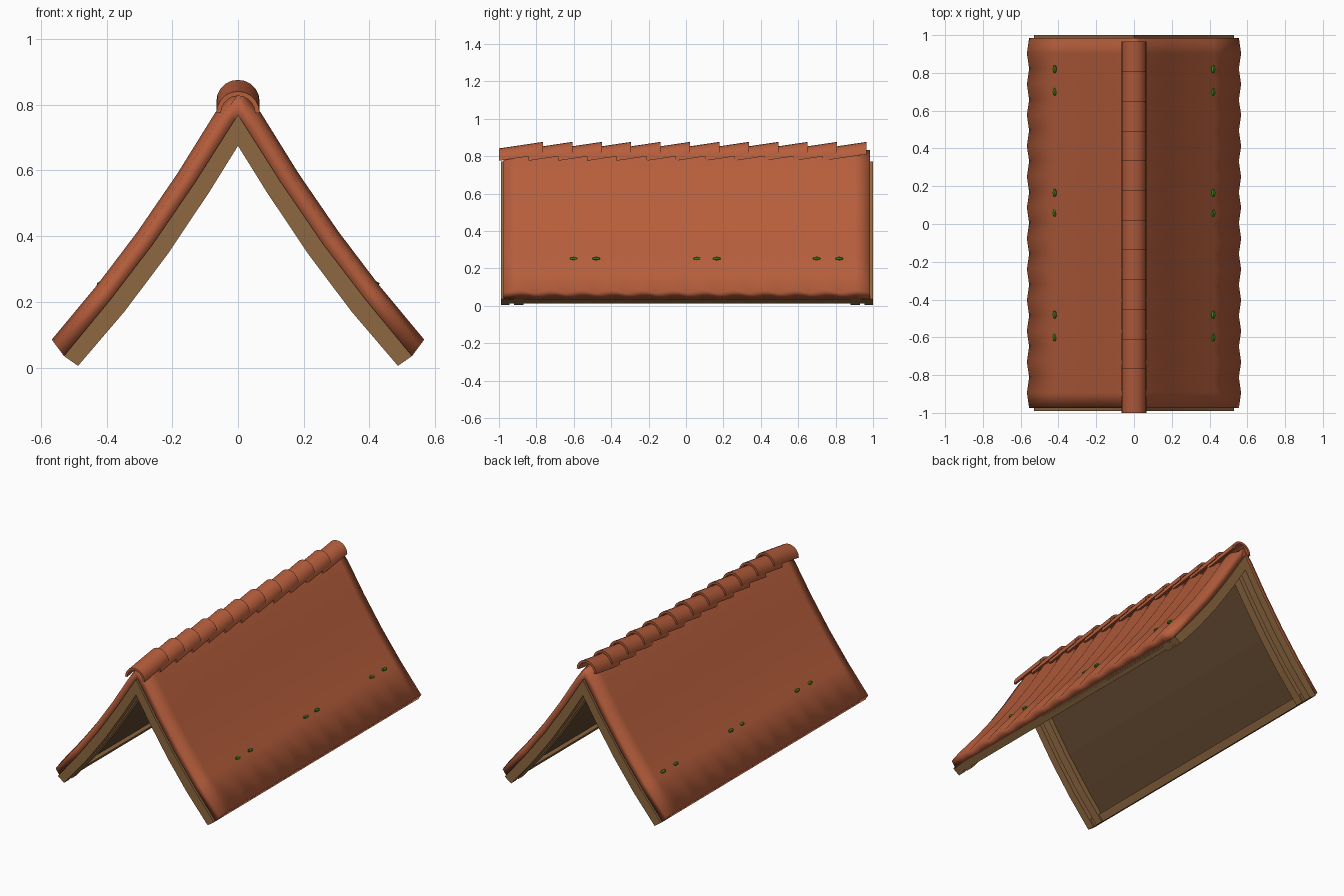
import bpy, bmesh, math
from mathutils import Vector, Matrix

if "Cube" in bpy.data.objects:
    bpy.data.objects.remove(bpy.data.objects["Cube"])


def material(name, rgb):
    m = bpy.data.materials.new(name)
    m.diffuse_color = (*rgb, 1)
    m.use_nodes = True
    m.node_tree.nodes["Principled BSDF"].inputs["Base Color"].default_value = m.diffuse_color
    return m


TILE = material("terracotta", (0.47, 0.112, 0.045))
WOOD = material("oak", (0.27, 0.138, 0.053))
DARK = material("dark_wood", (0.125, 0.065, 0.03))
MOSS = material("moss_green", (0.05, 0.24, 0.012))


def finish(name, bm, mat, smooth=False):
    bmesh.ops.recalc_face_normals(bm, faces=bm.faces)
    me = bpy.data.meshes.new(name)
    bm.to_mesh(me)
    bm.free()
    me.materials.append(mat)
    for p in me.polygons:
        p.use_smooth = smooth
    ob = bpy.data.objects.new(name, me)
    bpy.context.collection.objects.link(ob)
    return ob


def sweep(name, rings, mat, smooth=False):
    """Skin rings of (outer points, inner points), with quad end caps."""
    bm = bmesh.new()
    n = len(rings[0][0])
    loops = [[bm.verts.new(p) for p in out + inn[::-1]] for out, inn in rings]
    for a, b in zip(loops, loops[1:]):
        for i in range(2 * n):
            j = (i + 1) % (2 * n)
            bm.faces.new((a[i], a[j], b[j], b[i]))
    for l in (loops[0], loops[-1]):
        for i in range(n - 1):
            bm.faces.new((l[i], l[i + 1], l[2 * n - 2 - i], l[2 * n - 1 - i]))
    return finish(name, bm, mat, smooth)


def mirror(half):
    return [(-x, z) for x, z in half[:0:-1]] + half


def at(profile, y):
    return [(x, y, z) for x, z in profile]


def lerp(a, b, t):
    return [(p[0] + (q[0] - p[0]) * t, p[1] + (q[1] - p[1]) * t) for p, q in zip(a, b)]


# Half cross-sections from ridge to eave: tile top, wood top, wood underside
tile_top = [(0, .832), (.03, .82), (.07, .775), (.185, .59), (.305, .415), (.43, .25), (.567, .085)]
tile_low = [(0, .77), (.012, .75), (.03, .722), (.13, .565), (.26, .375), (.39, .205), (.53, .035)]
wood_top = [(0, .77), (.13, .565), (.26, .375), (.39, .205), (.53, .035)]
wood_low = [(0, .675), (.087, .535), (.215, .344), (.346, .17), (.487, .005)]

# Corrugated tile covering: every other ring drops into a valley
WAVES = 12
rings = []
for k in range(2 * WAVES + 1):
    y = -0.975 + 1.96 * k / (2 * WAVES)
    top = lerp(tile_top, tile_low, 0 if k % 2 else 0.32)
    top[0] = tile_top[0]
    rings.append((at(mirror(top), y), at(mirror(tile_low), y)))
sweep("tile_covering", rings, TILE, True)


# Timber frame: two pairs of rafters at each end
def rafter(name, y0, y1, top=wood_top, low=wood_low, mat=WOOD):
    sweep(name, [(at(mirror(top), y), at(mirror(low), y)) for y in (y0, y1)], mat)


for i, (y0, y1) in enumerate([(-.99, -.945), (-.92, -.87), (.88, .93), (.955, 1.0)]):
    rafter(f"rafter_{i + 1}", y0, y1)

# Dark lining boards under the tiles
rafter("lining", -.98, .99, wood_top, lerp(wood_top, wood_low, .4), DARK)

# Eave rails
rail_top = [(.5, .071), (.53, .035)]
rail_low = lerp(rail_top, [(.457, .041), (.487, .005)], .8)
for s, side in ((1, "right"), (-1, "left")):
    flip = lambda pts: [(s * x, z) for x, z in pts]
    sweep(f"eave_rail_{side}", [(at(flip(rail_top), y), at(flip(rail_low), y))
                                for y in (-.96, .97)], WOOD)

# Overlapping half-round ridge caps, each tilted up towards the back
SEG = 10
arc = [math.pi * i / SEG for i in range(SEG + 1)]
for k in range(12):
    y1 = -0.765 + 0.1573 * k
    ring = []
    for y, z in ((y1 - .235, .775), (y1, .81)):
        ring.append(tuple([(r * math.cos(a), y, z + r * math.sin(a)) for a in arc] for r in (.066, .052)))
    cap = sweep(f"ridge_cap_{k + 1}", ring, TILE, True)
    bpy.context.view_layer.objects.active = cap
    bpy.ops.object.select_all(action='DESELECT')
    cap.select_set(True)
    bpy.ops.object.shade_smooth_by_angle(angle=math.radians(40))

# Small moss tufts low on both slopes
for s, side in ((1, "right"), (-1, "left")):
    for i, y in enumerate((-.6, -.48, .06, .165, .7, .82)):
        bm = bmesh.new()
        bmesh.ops.create_icosphere(bm, subdivisions=1, radius=1,
                                   matrix=Matrix.Translation((s * .42, y, .253))
                                   @ Matrix.Diagonal((.012, .024, .01, 1)))
        finish(f"moss_{side}_{i + 1}", bm, MOSS)
